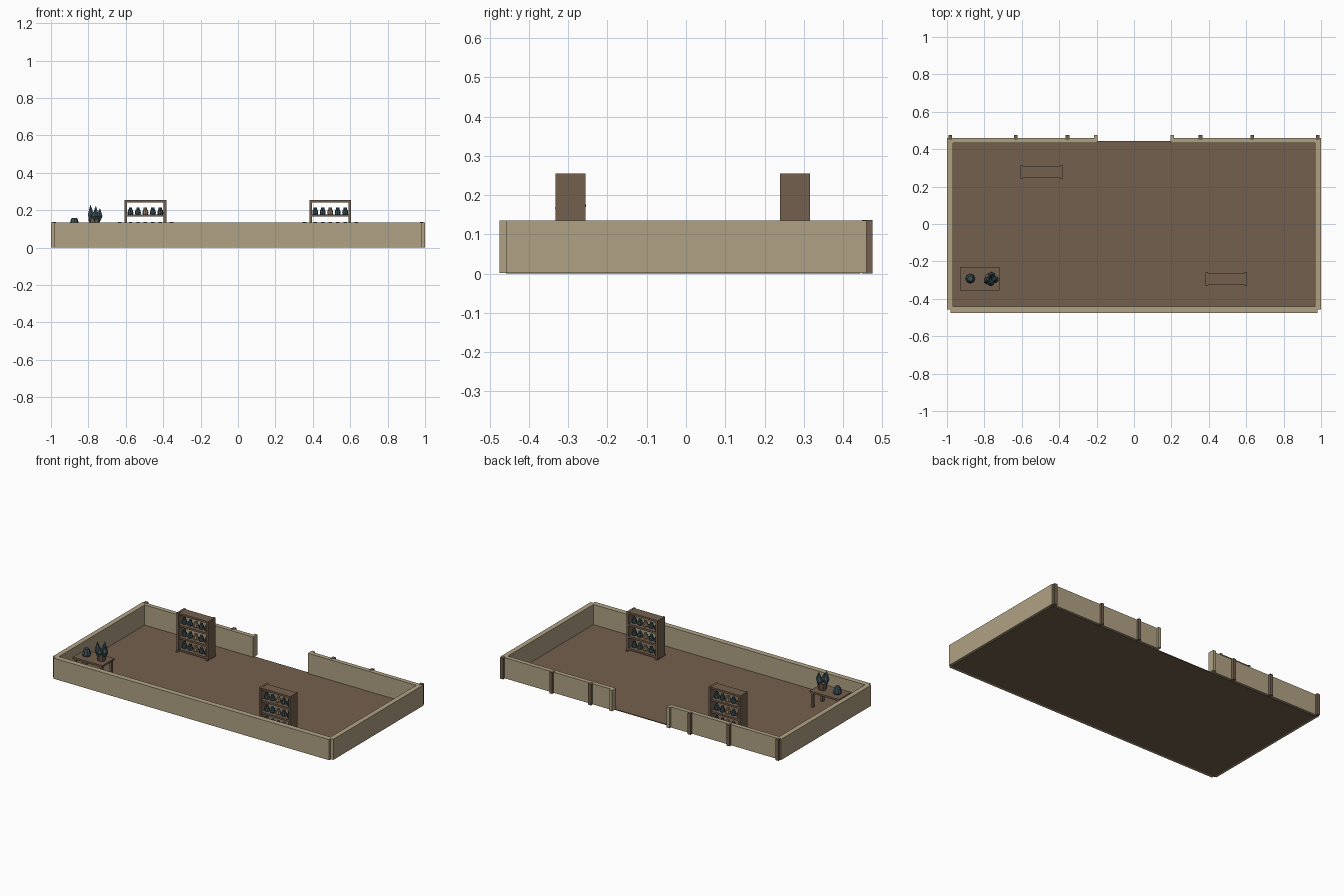
import bpy
import bmesh
from mathutils import Matrix, Vector

cube = bpy.data.objects.get("Cube")
if cube:
    bpy.data.objects.remove(cube, do_unlink=True)


def material(name, rgb):
    m = bpy.data.materials.new(name)
    m.use_nodes = True
    m.diffuse_color = (*rgb, 1)
    m.node_tree.nodes["Principled BSDF"].inputs["Base Color"].default_value = (*rgb, 1)
    return m


WOOD = material("brown wood", (0.174, 0.117, 0.076))
PLASTER = material("tan plaster", (0.434, 0.361, 0.231))
TEAL = material("dark teal", (0.045, 0.084, 0.098))
CLAY = material("light clay", (0.30, 0.22, 0.13))


def finish(name, bm, mat):
    mesh = bpy.data.meshes.new(name)
    bm.to_mesh(mesh)
    bm.free()
    mesh.materials.append(mat)
    ob = bpy.data.objects.new(name, mesh)
    bpy.context.collection.objects.link(ob)
    return ob


def box(name, x, y, z, mat):
    """Box from (low, high) pairs on each axis."""
    bm = bmesh.new()
    centre = Vector([(a + b) / 2 for a, b in (x, y, z)])
    size = [b - a for a, b in (x, y, z)]
    bmesh.ops.create_cube(bm, matrix=Matrix.LocRotScale(centre, None, size))
    return finish(name, bm, mat)


def turned(name, base, profile, mat, sides=8, lean=(0, 0)):
    """Low-poly turned solid from (radius, height) rings, optionally leaning."""
    bm = bmesh.new()
    for (r1, z1), (r2, z2) in zip(profile, profile[1:]):
        g = bmesh.ops.create_cone(bm, cap_ends=False, segments=sides, radius1=r1,
                                  radius2=r2, depth=z2 - z1)
        bmesh.ops.translate(bm, verts=g["verts"], vec=(0, 0, (z1 + z2) / 2))
    bmesh.ops.remove_doubles(bm, verts=bm.verts, dist=0.0005)
    bmesh.ops.holes_fill(bm, edges=bm.edges)
    bmesh.ops.recalc_face_normals(bm, faces=bm.faces)
    for v in bm.verts:
        v.co += Vector((lean[0] * v.co.z, lean[1] * v.co.z, 0)) + Vector(base)
    return finish(name, bm, mat)


# Floor and walls
WALL = (0.002, 0.135)
box("floor", (-0.985, 0.985), (-0.458, 0.445), (0, 0.005), WOOD)
box("front_wall", (-0.982, 0.982), (-0.475, -0.44), WALL, PLASTER)
for side, s in (("right", -1), ("left", 1)):
    def span(a, b):
        return tuple(sorted((s * a, s * b)))
    box(side + "_wall", span(0.968, 1), (-0.458, 0.44), WALL, PLASTER)
    box(side + "_back_wall", span(0.2, 1), (0.432, 0.46), WALL, PLASTER)
    box(side + "_door_jamb", span(0.195, 0.215), (0.432, 0.475), WALL, PLASTER)
    for i, x in enumerate((0.355, 0.632, 0.982)):
        box(f"{side}_wall_post_{i}", span(x - 0.01, x + 0.01), (0.448, 0.475),
            (0, 0.137), WOOD)

# Open shelf units with rows of small jars
JAR = [(0.014, 0), (0.016, 0.008), (0.013, 0.024), (0.009, 0.027), (0.009, 0.036)]


def shelf_unit(name, cx, cy):
    for s in (-1, 1):
        x = cx + s * 0.105
        box(name + "_side", (x - 0.007, x + 0.007), (cy - 0.038, cy + 0.038),
            (0.005, 0.255), WOOD)
        box(name + "_foot", (x - 0.008, x + 0.008), (cy - 0.045, cy + 0.045),
            (0.003, 0.008), WOOD)
    for top in (0.022, 0.1, 0.178, 0.254):
        box(name + "_board", (cx - 0.1, cx + 0.1), (cy - 0.033, cy + 0.033),
            (top - 0.012, top), WOOD)
        if top < 0.2:
            for i in range(-2, 3):
                turned(name + "_jar", (cx + i * 0.04, cy, top), JAR, CLAY if i == 0 else TEAL)


shelf_unit("back_shelf", -0.495, 0.278)
shelf_unit("front_shelf", 0.493, -0.294)

# Table
box("table_top", (-0.93, -0.72), (-0.355, -0.23), (0.098, 0.11), WOOD)
for x in (-0.917, -0.733):
    for y in (-0.342, -0.243):
        box("table_leg", (x - 0.008, x + 0.008), (y - 0.008, y + 0.008), (0.003, 0.098), WOOD)

# Jar and potted plant on the table
turned("table_jar", (-0.875, -0.292, 0.11),
       [(0.022, 0), (0.026, 0.012), (0.02, 0.036), (0.014, 0.048)], TEAL)
turned("plant_pot", (-0.768, -0.292, 0.11),
       [(0.024, 0), (0.032, 0.045)], WOOD)
for dx, dy, h in ((-0.016, -0.01, 0.085), (0.006, 0.016, 0.078), (0.024, -0.004, 0.065),
                  (0.002, -0.02, 0.06)):
    turned("plant_leaf", (-0.768 + dx, -0.292 + dy, 0.146),
           [(0.012, 0), (0.02, h * 0.35), (0.0, h)], TEAL, 6, (dx * 4, dy * 4))
